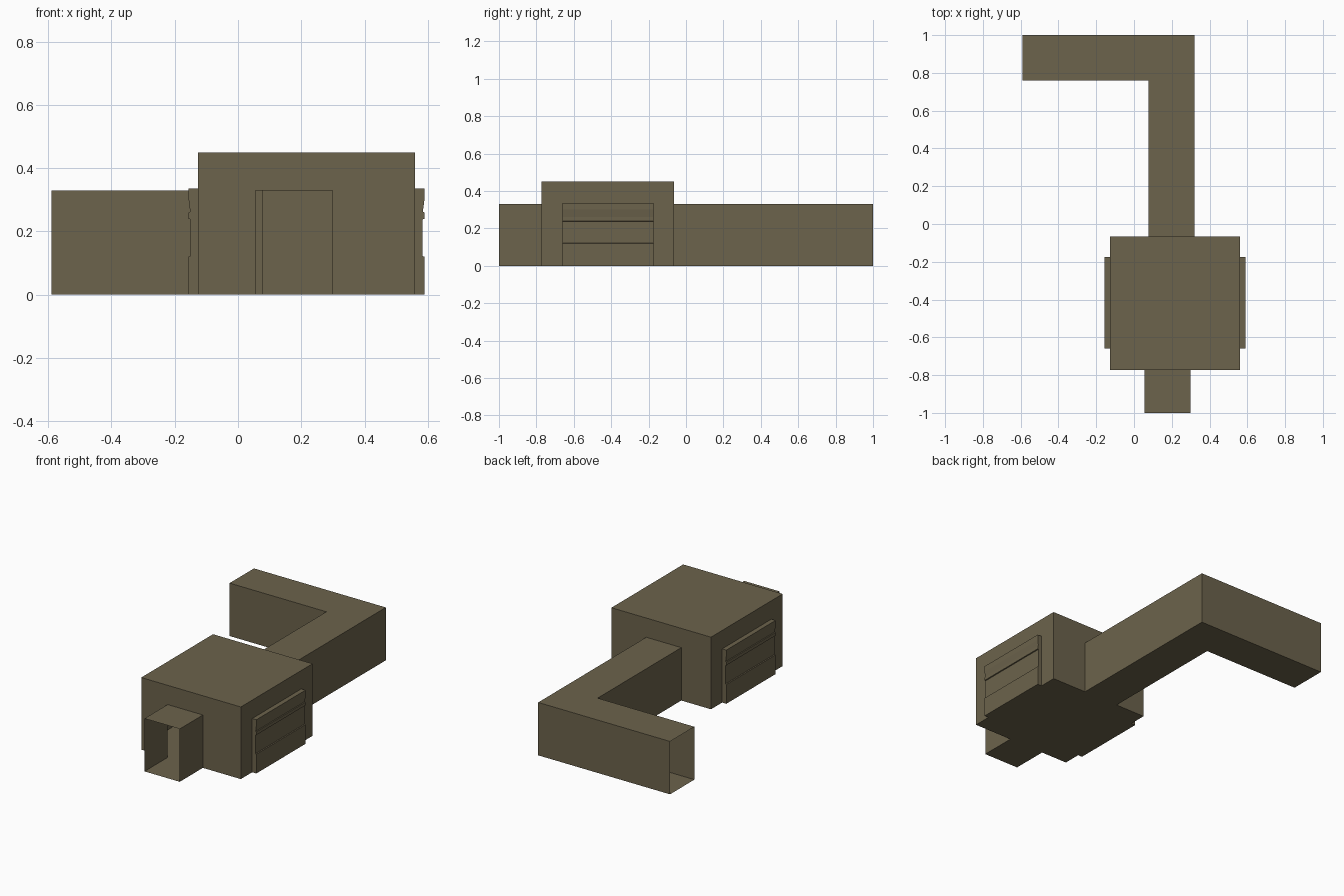
import bpy, bmesh

if "Cube" in bpy.data.objects:
    bpy.data.objects.remove(bpy.data.objects["Cube"])

olive = bpy.data.materials.new("olive_wall")
olive.diffuse_color = (0.15, 0.125, 0.072, 1)
olive.use_nodes = True
olive.node_tree.nodes["Principled BSDF"].inputs["Base Color"].default_value = olive.diffuse_color

CORRIDOR_H, ROOM_H, ALCOVE_H = 0.33, 0.45, 0.335


def make(name, faces):
    """Thin shell object from a list of corner loops."""
    bm = bmesh.new()
    for loop in faces:
        bm.faces.new([bm.verts.new(p) for p in loop])
    bmesh.ops.remove_doubles(bm, verts=bm.verts[:], dist=1e-4)
    bmesh.ops.recalc_face_normals(bm, faces=bm.faces[:])
    mesh = bpy.data.meshes.new(name)
    bm.to_mesh(mesh)
    bm.free()
    mesh.materials.append(olive)
    obj = bpy.data.objects.new(name, mesh)
    bpy.context.collection.objects.link(obj)
    return obj


def slab(outline, z):
    return [(x, y, z) for x, y in outline]


def wall(p, q, h, opening=None):
    """Wall from p to q, with an optional (start, end, height) doorway along it."""
    length = ((q[0] - p[0]) ** 2 + (q[1] - p[1]) ** 2) ** 0.5

    def at(s, z):
        t = s / length
        return (p[0] + (q[0] - p[0]) * t, p[1] + (q[1] - p[1]) * t, z)

    loop = [at(0, 0)]
    if opening:
        a, b, oh = opening
        loop += [at(a, 0), at(a, oh), at(b, oh), at(b, 0)]
    return loop + [at(length, 0), at(length, h), at(0, h)]


def corridor(name, outline, open_edges):
    n = len(outline)
    faces = [slab(outline, 0), slab(outline, CORRIDOR_H)]
    faces += [wall(outline[i], outline[(i + 1) % n], CORRIDOR_H)
              for i in range(n) if i not in open_edges]
    return make(name, faces)


# Main room, with doorways to both corridors and both alcoves
X0, X1, Y0, Y1 = -0.127, 0.56, -0.772, -0.065
A0, A1 = -0.66, -0.175
room = [(X0, Y0), (X1, Y0), (X1, Y1), (X0, Y1)]
side_opening = (A0 - Y0, A1 - Y0, ALCOVE_H)
make("main_room", [
    slab(room, 0), slab(room, ROOM_H),
    wall((X0, Y0), (X1, Y0), ROOM_H, (0.055 - X0, 0.298 - X0, CORRIDOR_H)),
    wall((X0, Y1), (X1, Y1), ROOM_H, (0.078 - X0, 0.32 - X0, CORRIDOR_H)),
    wall((X0, Y0), (X0, Y1), ROOM_H, side_opening),
    wall((X1, Y0), (X1, Y1), ROOM_H, side_opening),
])

# Short front corridor, open at both ends
corridor("front_corridor",
         [(0.055, -1), (0.298, -1), (0.298, Y0), (0.055, Y0)], {0, 2})

# L-shaped back corridor, open at the room and at the far left end
corridor("back_corridor",
         [(0.078, Y1), (0.32, Y1), (0.32, 1), (-0.59, 1), (-0.59, 0.76), (0.078, 0.76)],
         {0, 3})

# Shallow side alcoves with stepped shelf panels on the outer face
D = 0.029
profile = [(0, 0), (D, 0), (D, 0.12), (D - 0.006, 0.122), (D - 0.006, 0.238),
           (D, 0.24), (D, 0.26), (D - 0.005, 0.262), (D, 0.3), (D, ALCOVE_H), (0, ALCOVE_H)]
for name, x, sign in (("right_alcove", X1, 1), ("left_alcove", X0, -1)):
    ends = [[(x + sign * d, y, z) for d, z in profile] for y in (A0, A1)]
    strips = [[ends[0][i], ends[0][i + 1], ends[1][i + 1], ends[1][i]]
              for i in range(len(profile) - 1)]
    make(name, ends + strips)
